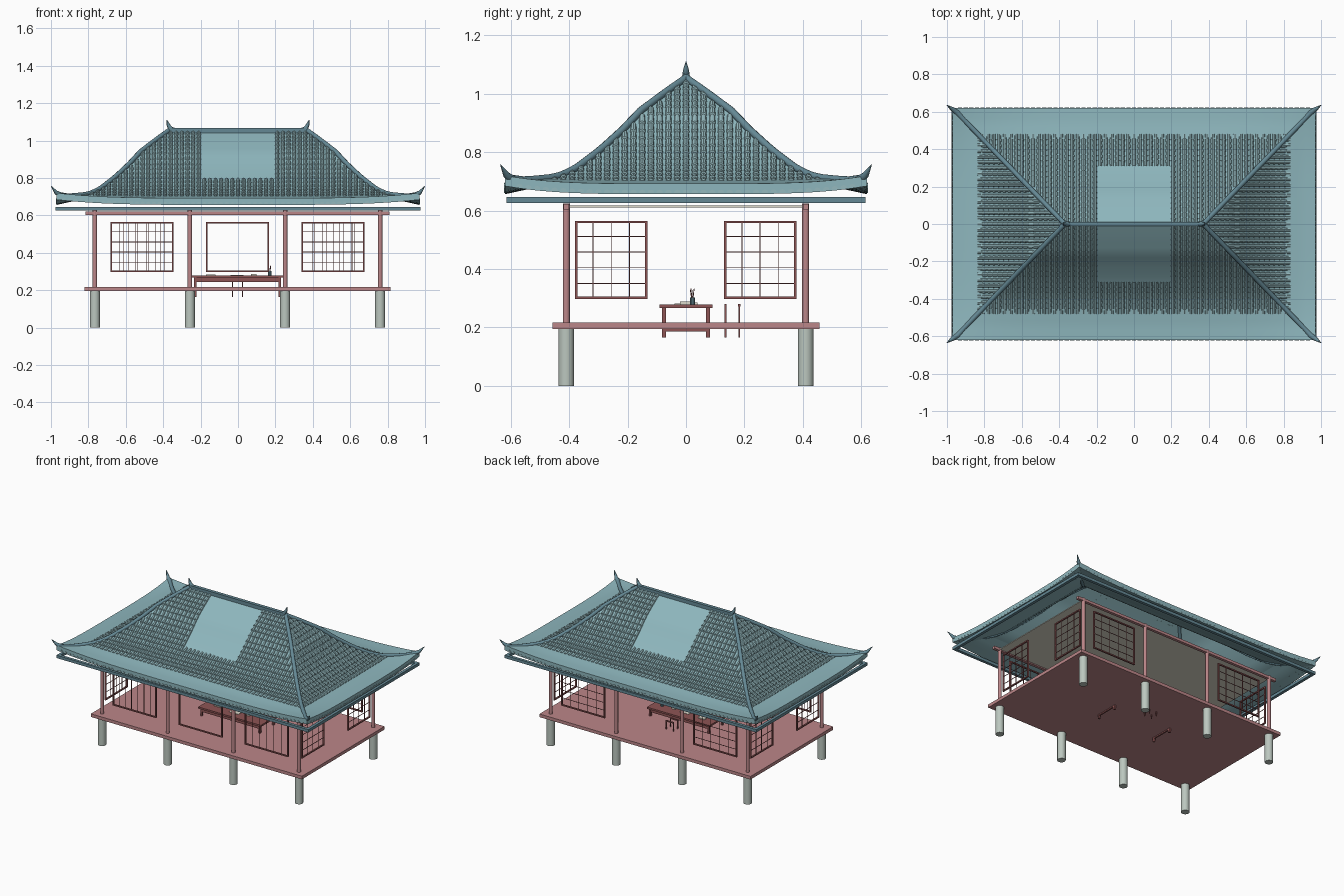
import bpy, bmesh, math
from mathutils import Vector

if "Cube" in bpy.data.objects:
    bpy.data.objects.remove(bpy.data.objects["Cube"])


def material(name, rgb):
    m = bpy.data.materials.new(name)
    m.diffuse_color = (*rgb, 1)
    m.use_nodes = True
    m.node_tree.nodes["Principled BSDF"].inputs["Base Color"].default_value = m.diffuse_color
    return m


RED = material("red_wood", (0.50, 0.24, 0.25))
DARK_RED = material("dark_red_wood", (0.27, 0.09, 0.09))
STONE = material("stone", (0.50, 0.57, 0.52))
TEAL = material("roof_teal", (0.27, 0.47, 0.51))
TILE = material("tile_teal", (0.30, 0.48, 0.51))
DARK = material("ridge_teal", (0.13, 0.25, 0.30))
CREAM = material("ceiling_cream", (0.72, 0.70, 0.60))


def mesh(name, verts, faces, mat, smooth=False):
    me = bpy.data.meshes.new(name)
    me.from_pydata(verts, [], faces)
    bm = bmesh.new()
    bm.from_mesh(me)
    bmesh.ops.remove_doubles(bm, verts=bm.verts, dist=1e-5)
    bm.to_mesh(me)
    bm.free()
    me.materials.append(mat)
    for p in me.polygons:
        p.use_smooth = smooth
    ob = bpy.data.objects.new(name, me)
    bpy.context.collection.objects.link(ob)
    return ob


def boxes(name, items, mat):
    """Each item is x0, x1, y0, y1, z0, z1."""
    V, F = [], []
    for x0, x1, y0, y1, z0, z1 in items:
        b = len(V)
        V += [(x, y, z) for z in (z0, z1) for x, y in ((x0, y0), (x1, y0), (x1, y1), (x0, y1))]
        F += [[b + i for i in f] for f in ((3, 2, 1, 0), (4, 5, 6, 7), (0, 1, 5, 4),
                                           (1, 2, 6, 5), (2, 3, 7, 6), (3, 0, 4, 7))]
    return mesh(name, V, F, mat)


def post(name, x, y, z0, z1, r, mat, n=16):
    bpy.ops.mesh.primitive_cylinder_add(vertices=n, radius=r, depth=z1 - z0,
                                        location=(x, y, (z0 + z1) / 2))
    ob = bpy.context.object
    ob.name = name
    ob.data.materials.append(mat)
    bpy.ops.object.shade_smooth_by_angle()


def tube(name, pts, r, mat):
    """Tapering tube; each point is x, y, z, radius factor."""
    cu = bpy.data.curves.new(name, "CURVE")
    cu.dimensions = "3D"
    cu.bevel_depth, cu.bevel_resolution, cu.use_fill_caps = r, 2, True
    sp = cu.splines.new("POLY")
    sp.points.add(len(pts) - 1)
    for p, (x, y, z, k) in zip(sp.points, pts):
        p.co, p.radius = (x, y, z, 1), k
    cu.materials.append(mat)
    bpy.context.collection.objects.link(bpy.data.objects.new(name, cu))


# Stone piles and timber columns
COLS = (-0.765, -0.257, 0.252, 0.76)
for x in COLS:
    for y in (-0.41, 0.41):
        post("stone_pile", x, y, 0, 0.2, 0.027, STONE)
        post("column", x, y, 0.21, 0.625, 0.012, RED)

# Floor, wall beams, ceiling and the ring beam below the eaves
boxes("floor", [(-0.82, 0.815, -0.457, 0.457, 0.195, 0.217)], RED)
boxes("wall_beams", [(-0.815, 0.81, y - 0.01, y + 0.01, 0.603, 0.622) for y in (-0.41, 0.41)], RED)
boxes("ceiling", [(-0.77, 0.765, -0.41, 0.41, 0.611, 0.617)], CREAM)
boxes("eave_ring_beam",
      [(-0.975, 0.975, s * 0.605 - 0.01, s * 0.605 + 0.01, 0.626, 0.646) for s in (-1, 1)] +
      [(s * 0.965 - 0.01, s * 0.965 + 0.01, -0.595, 0.595, 0.626, 0.646) for s in (-1, 1)], DARK)


# Window frames with thin lattice bars
def window(name, along_x, plane, a0, a1, nv, nh):
    z0, z1, w, b = 0.297, 0.565, 0.008, 0.0015

    def put(u0, u1, za, zb, d):
        pq = (plane - d, plane + d)
        return (u0, u1, *pq, za, zb) if along_x else (*pq, u0, u1, za, zb)
    frame = [put(a0, a1, z0, z0 + w, .005), put(a0, a1, z1 - w, z1, .005),
             put(a0, a0 + w, z0 + w, z1 - w, .005), put(a1 - w, a1, z0 + w, z1 - w, .005)]
    boxes(name + "_frame", frame, DARK_RED)
    bars = []
    for i in range(1, nv + 1):
        u = a0 + (a1 - a0) * i / (nv + 1)
        bars.append(put(u - b, u + b, z0 + w, z1 - w, b))
    for i in range(1, nh + 1):
        z = z0 + (z1 - z0) * i / (nh + 1)
        bars.append(put(a0 + w, a1 - w, z - b, z + b, b))
    if bars:
        boxes(name + "_lattice", bars, DARK_RED)


window("front_left_window", True, -0.41, -0.682, -0.345, 6, 0)
window("front_middle_window", True, -0.41, -0.17, 0.167, 0, 0)
window("front_right_window", True, -0.41, 0.34, 0.677, 5, 0)
for a in (-0.682, 0.34):
    window("back_window", True, 0.41, a, a + 0.337, 4, 4)
for x in (-0.763, 0.758):
    for a in (-0.38, 0.13):
        window("side_window", False, x, a, a + 0.248, 3, 4)

# Roof profiles: t runs from ridge (0) to eave (1)
SMOOTH = [(0, 1.05), (.12, .998), (.25, .938), (.35, .873), (.476, .802), (.62, .735),
          (.72, .708), (.88, .695), (1, .692)]
TILED = [(0, 1.052), (.12, 1.002), (.25, .943), (.35, .878), (.476, .808), (.62, .741),
         (.75, .705), (.85, .68), (1, .66)]


def height(prof, t):
    for (a, za), (b, zb) in zip(prof, prof[1:]):
        if t <= b:
            return za + (zb - za) * (t - a) / (b - a)
    return prof[-1][1]


def lift(u, hw, t):
    return 0.028 * min(1, abs(u) / max(hw, 1e-4)) ** 4 * max(0, (t - 0.6) / 0.4) ** 2


def slope(side, place, a0, aL, d0, dL):
    # Smooth skin folded round the eave into a soffit
    rows = [(SMOOTH, i / 24) for i in range(25)] + [(TILED, 1 - i * 0.05) for i in range(8)]
    n, V, F = 32, [], []
    for k, (prof, t) in enumerate(rows):
        hw = a0 + aL * t
        for j in range(n + 1):
            u = hw * (2 * j / n - 1)
            V.append((*place(u, d0 + dL * t), height(prof, t) + lift(u, hw, t) - 0.004 * (k > 24)))
    for i in range(len(rows) - 1):
        for j in range(n):
            a, b = i * (n + 1) + j, (i + 1) * (n + 1) + j
            F.append((a, b, b + 1, a + 1))
    # Apex row collapses on the end slopes
    F = [f for f in F if len({tuple(round(c, 5) for c in V[i]) for i in f}) == 4] + \
        [(a, b, b + 1) for a, b, b1, a1 in F if len({tuple(round(c, 5) for c in V[i]) for i in (a, b, b1, a1)}) == 3]
    ob = mesh(side + "_roof_skin", V, F, TEAL, True)
    bpy.context.view_layer.objects.active = ob
    bpy.ops.object.select_all(action="DESELECT")
    ob.select_set(True)
    bpy.ops.object.shade_smooth_by_angle()

    # Barrel tiles in overlapping courses, left out on the bare middle patch
    V, F, pitch, courses = [], [], 0.03, 22
    m = int((a0 + aL) / pitch)
    for c in range(-m, m + 1):
        u = c * pitch
        for r in range(courses):
            t0, t1 = r / courses, (r + 1.1) / courses
            t1 = min(t1, 1.01)
            hw = a0 + aL * t0
            if abs(u) > hw + 0.004 or (a0 and abs(u) < 0.2 and t1 < 0.53):
                continue
            base = len(V)
            for t, rad, up in ((t0, 0.009, 0), (t1, 0.0115, 0.004)):
                z = height(TILED, t) + lift(u, a0 + aL * t, t) + up - 0.004
                for k in range(5):
                    an = math.pi * k / 4
                    V.append((*place(u - rad * math.cos(an), d0 + dL * t), z + rad * math.sin(an)))
            F += [(base + k, base + 5 + k, base + 6 + k, base + 1 + k) for k in range(4)]
            F.append([base + 9 - k for k in range(5)])
    mesh(side + "_roof_tiles", V, F, TILE)


slope("front", lambda u, d: (u, -d), 0.37, 0.60, 0, 0.62)
slope("back", lambda u, d: (-u, d), 0.37, 0.60, 0, 0.62)
slope("right", lambda u, d: (d, u), 0, 0.62, 0.37, 0.60)
slope("left", lambda u, d: (-d, -u), 0, 0.62, 0.37, 0.60)

# Ridge with end horns, and hip ridges with upturned tips
boxes("main_ridge", [(-0.375, 0.375, -0.012, 0.012, 1.04, 1.067)], DARK)
for sx in (-1, 1):
    tube("ridge_horn", [(sx * .34, 0, 1.056, .9), (sx * .362, 0, 1.064, 1), (sx * .373, 0, 1.085, .7),
                        (sx * .38, 0, 1.11, .1)], 0.013, DARK)
    for sy in (-1, 1):
        pts = [(sx * (.37 + .6 * t), sy * .62 * t, height(SMOOTH, t) + lift(1, 1, t) * .3 + 0.005, 1)
               for t in [i / 20 for i in range(19)]]
        pts += [(sx * .945, sy * .596, .706, 1.3), (sx * .972, sy * .615, .722, .9), (sx * 1.0, sy * .635, .757, .12)]
        tube("hip_ridge", pts, 0.013, DARK)

# Low table: top, apron, legs and end stretchers
boxes("table_top", [(-0.245, 0.24, -0.09, 0.09, 0.267, 0.279)], DARK_RED)
boxes("table_apron", [(-0.23, 0.225, s * .075 - .004, s * .075 + .004, 0.245, 0.267) for s in (-1, 1)], DARK_RED)
boxes("table_legs", [(x - .006, x + .006, s * .075 - .007, s * .075 + .007, 0.165, 0.267)
                     for x in (-.228, .223) for s in (-1, 1)], DARK_RED)
boxes("table_stretchers", [(x - .005, x + .005, -0.07, 0.07, 0.186, 0.194) for x in (-.228, .223)], DARK_RED)

# Stool behind the table
boxes("stool_legs", [(x - .003, x + .003, y - .003, y + .003, 0.165, 0.275)
                     for x in (-.03, .025) for y in (.135, .182)], DARK_RED)
boxes("stool_rails", [(-.033, .028, y - .004, y + .004, 0.272, 0.28) for y in (.135, .182)], DARK_RED)

# Writing things on the table
post("brush_pot", 0.17, 0.022, 0.279, 0.303, 0.009, DARK, 10)
for dx, dy in ((-.006, -.008), (.004, .006), (.006, -.002)):
    tube("brush", [(.17, .022, .285, 1), (.17 + dx, .022 + dy, .333, .6)], 0.002, DARK_RED)
boxes("paper_and_ink", [(-.04, .03, -.04, .03, .279, .281), (.07, .1, -.02, .02, .279, .288),
                        (-.17, -.12, -.02, .04, .279, .285)], CREAM)
